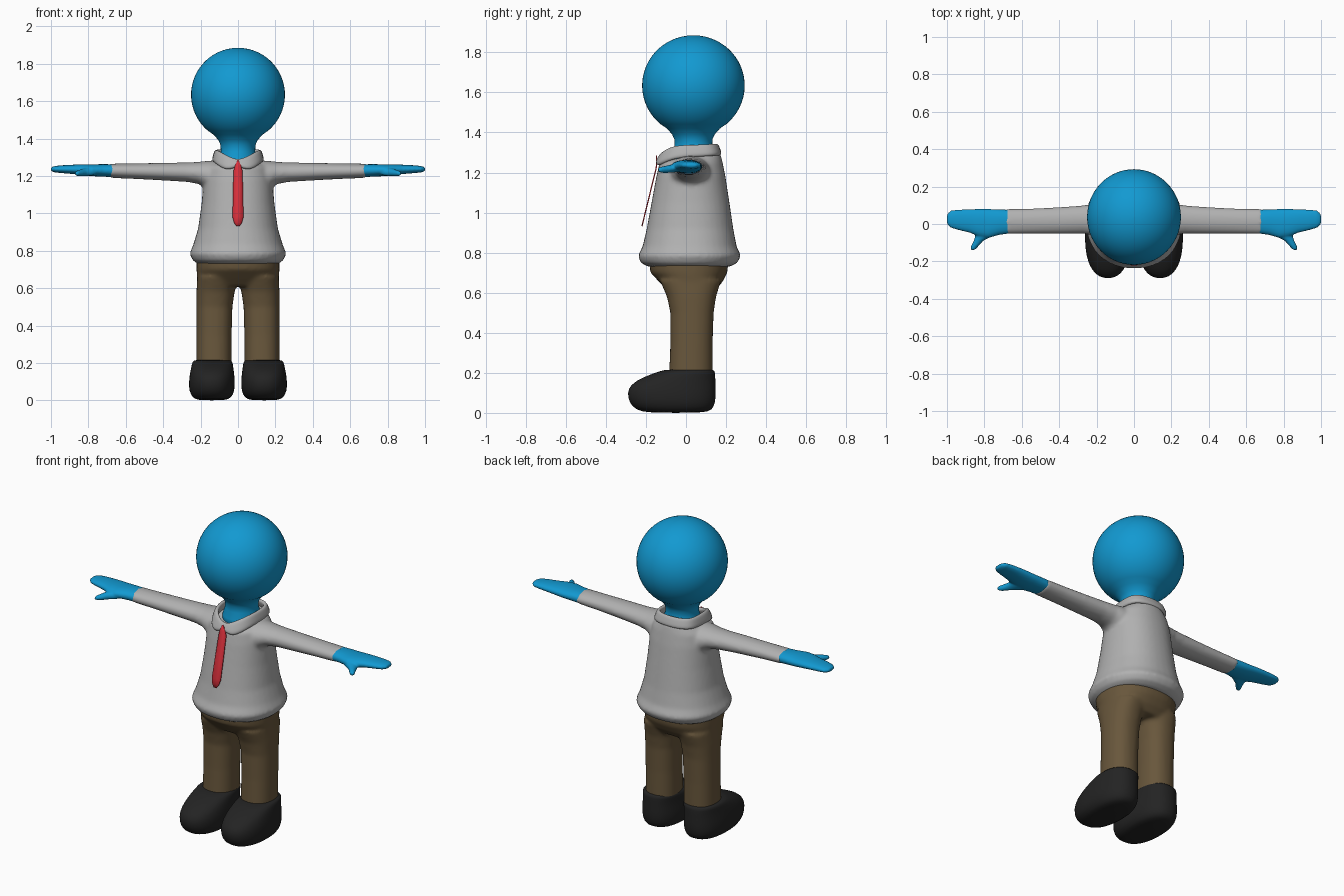
import bpy, bmesh, math
from mathutils import Vector

cube = bpy.data.objects.get("Cube")
if cube:
    bpy.data.objects.remove(cube, do_unlink=True)


def material(name, rgb):
    m = bpy.data.materials.new(name)
    m.use_nodes = True
    m.diffuse_color = (*rgb, 1)
    bsdf = next(n for n in m.node_tree.nodes if n.type == 'BSDF_PRINCIPLED')
    bsdf.inputs["Base Color"].default_value = (*rgb, 1)
    return m


BLUE = material("blue skin", (0.006, 0.32, 0.64))
GREY = material("grey shirt", (0.44, 0.44, 0.44))
BROWN = material("brown trousers", (0.14, 0.095, 0.045))
BLACK = material("black shoes", (0.017, 0.017, 0.017))
RED = material("red tie", (0.7, 0.03, 0.045))


def loft(bm, rings, axis='z', side=1, n=40, power=2.0, tilt=0.0):
    """Closed tube through rings (position, low_u, high_u, low_v, high_v) along an axis."""
    loops = []
    for t, u0, u1, v0, v1 in rings:
        loop = []
        for i in range(n):
            a = math.tau * i / n
            c, s = math.cos(a), math.sin(a)
            du = math.copysign(abs(c) ** (2 / power), c) * (u1 - u0) / 2
            dv = math.copysign(abs(s) ** (2 / power), s) * (v1 - v0) / 2
            u, v = (u0 + u1) / 2 + du, (v0 + v1) / 2 + dv
            p = {'z': (u, v, t), 'x': (t, u, v), 'y': (u, t, v)}[axis]
            loop.append(bm.verts.new((p[0] * side, p[1], p[2])))
        loops.append(loop)
    if tilt:
        for v in loops[-1]:
            v.co.z += tilt * v.co.y
    for a, b in zip(loops, loops[1:]):
        for i in range(n):
            j = (i + 1) % n
            bm.faces.new((a[i], a[j], b[j], b[i]))
    bm.faces.new(loops[0])
    bm.faces.new(loops[-1])


def finish(bm, name, mat, voxel=0, smooth=0, subdiv=0):
    bmesh.ops.recalc_face_normals(bm, faces=bm.faces)
    me = bpy.data.meshes.new(name)
    for f in bm.faces:
        f.smooth = True
    bm.to_mesh(me)
    bm.free()
    me.materials.append(mat)
    ob = bpy.data.objects.new(name, me)
    bpy.context.collection.objects.link(ob)
    if voxel:
        r = ob.modifiers.new("blend", 'REMESH')
        r.mode = 'VOXEL'
        r.voxel_size = voxel
        r.use_smooth_shade = True
    if smooth:
        s = ob.modifiers.new("soften", 'SMOOTH')
        s.iterations = smooth
    if subdiv:
        s = ob.modifiers.new("round", 'SUBSURF')
        s.levels = s.render_levels = subdiv
    return ob


# Head and neck: a ball running down into a flared neck
bm = bmesh.new()
rings = [(z, -r, r, 0.037 - r * 1.02, 0.037 + r * 1.02)
         for z, r in ((1.24, 0.11), (1.29, 0.105), (1.33, 0.092), (1.365, 0.093),
                      (1.39, 0.104), (1.42, 0.13))]
for k in range(1, 25):
    a = math.radians(-56 + k * 145 / 24)
    r = 0.251 * math.cos(a)
    rings.append((1.634 + 0.251 * math.sin(a), -r, r, 0.037 - r * 1.02, 0.037 + r * 1.02))
loft(bm, rings, n=56)
finish(bm, "head", BLUE)

# Shirt: body with flared hem, and both sleeves blended into it
bm = bmesh.new()
body = [(0.73, 0.215, -0.19, 0.22), (0.75, 0.243, -0.227, 0.257), (0.785, 0.259, -0.24, 0.275),
        (0.83, 0.24, -0.217, 0.253), (0.92, 0.213, -0.196, 0.236), (1.05, 0.195, -0.172, 0.217),
        (1.18, 0.184, -0.148, 0.197), (1.25, 0.168, -0.132, 0.183), (1.275, 0.13, -0.115, 0.17)]
loft(bm, [(z, -w, w, f, b) for z, w, f, b in body], power=2.2, tilt=0.15)
sleeve = [(0.1, -0.09, 0.13, 1.10, 1.285), (0.17, -0.075, 0.12, 1.13, 1.28),
          (0.21, -0.06, 0.108, 1.157, 1.275), (0.27, -0.052, 0.1, 1.168, 1.272),
          (0.4, -0.053, 0.09, 1.176, 1.27), (0.55, -0.053, 0.083, 1.184, 1.267),
          (0.69, -0.055, 0.08, 1.19, 1.265)]
for side in (1, -1):
    loft(bm, sleeve, 'x', side)
finish(bm, "shirt", GREY, voxel=0.011, smooth=5)

# Mitten hands with a thumb
palm = [(0.66, -0.05, 0.076, 1.194, 1.262), (0.72, -0.058, 0.078, 1.196, 1.263),
        (0.78, -0.075, 0.08, 1.199, 1.262), (0.83, -0.066, 0.08, 1.204, 1.262),
        (0.88, -0.046, 0.079, 1.21, 1.26), (0.94, -0.032, 0.077, 1.215, 1.257),
        (0.98, -0.02, 0.072, 1.219, 1.253), (1.0, 0.0, 0.052, 1.226, 1.246)]
thumb = [(-0.02, 0.72, 0.84, 1.205, 1.25), (-0.065, 0.76, 0.85, 1.2, 1.242),
         (-0.09, 0.806, 0.858, 1.198, 1.236), (-0.12, 0.833, 0.872, 1.198, 1.23),
         (-0.138, 0.85, 0.874, 1.203, 1.224)]
# Shoes: heel upright, toe bulging forward
shoe = [(0.0, 0.065, 0.215, -0.19, 0.09), (0.014, 0.035, 0.243, -0.25, 0.132),
        (0.05, 0.018, 0.262, -0.285, 0.147), (0.10, 0.016, 0.263, -0.294, 0.15),
        (0.14, 0.02, 0.258, -0.28, 0.148), (0.18, 0.025, 0.25, -0.215, 0.147),
        (0.21, 0.03, 0.243, -0.125, 0.145), (0.217, 0.04, 0.233, -0.1, 0.135)]
for side, label in ((1, "left"), (-1, "right")):
    bm = bmesh.new()
    loft(bm, palm, 'x', side, power=2.2)
    loft(bm, thumb, 'y', side)
    finish(bm, label + "_hand", BLUE, voxel=0.006, smooth=4)
    bm = bmesh.new()
    loft(bm, shoe, 'z', side, n=32, power=2.3)
    finish(bm, label + "_shoe", BLACK, subdiv=1)

# Trousers: hips blended into two legs
bm = bmesh.new()
hips = [(0.61, 0.2, -0.09, 0.145), (0.65, 0.218, -0.13, 0.18),
        (0.70, 0.222, -0.178, 0.207), (0.77, 0.222, -0.185, 0.212)]
loft(bm, [(z, -w, w, f, b) for z, w, f, b in hips], power=2.3)
leg = [(0.17, 0.034, 0.222, -0.085, 0.132), (0.35, 0.034, 0.222, -0.078, 0.133),
       (0.5, 0.03, 0.222, -0.078, 0.138), (0.58, 0.018, 0.222, -0.095, 0.15),
       (0.66, 0.005, 0.218, -0.13, 0.175)]
for side in (1, -1):
    loft(bm, leg, 'z', side, power=2.3)
finish(bm, "trousers", BROWN, voxel=0.011, smooth=6)

# Collar: folded band, pointed at the front, mirrored across x
half = [((0, -0.12, 1.283), (0, -0.137, 1.258)),
        ((0.045, -0.115, 1.303), (0.062, -0.153, 1.222)),
        ((0.108, -0.06, 1.338), (0.128, -0.075, 1.272)),
        ((0.115, 0.05, 1.338), (0.132, 0.055, 1.277)),
        ((0.108, 0.135, 1.343), (0.125, 0.155, 1.285)),
        ((0, 0.155, 1.343), (0, 0.178, 1.285))]
loop = half + [tuple((-x, y, z) for x, y, z in p) for p in half[-2:0:-1]]
bm = bmesh.new()
rows = [[bm.verts.new(Vector(a).lerp(Vector(b), t)) for t in (0, 0.5, 1)] for a, b in loop]
for i, a in enumerate(rows):
    b = rows[(i + 1) % len(rows)]
    for k in range(2):
        bm.faces.new((a[k], a[k + 1], b[k + 1], b[k]))
collar = finish(bm, "collar", GREY)
thick = collar.modifiers.new("thickness", 'SOLIDIFY')
thick.thickness = 0.026
thick.offset = 0
sub = collar.modifiers.new("round", 'SUBSURF')
sub.levels = sub.render_levels = 2

# Tie: thin leaning strip with a pointed knot and rounded tip
outline = [(1.285, 0.003), (1.25, 0.018), (1.225, 0.024), (1.1, 0.027), (0.98, 0.029),
           (0.95, 0.021), (0.932, 0.008)]
bm = bmesh.new()
lean = lambda z: -0.147 - max(0, 1.23 - z) * 0.245
pairs = [[bm.verts.new((s * w, lean(z), z)) for s in (-1, 1)] for z, w in outline]
for a, b in zip(pairs, pairs[1:]):
    bm.faces.new((a[0], b[0], b[1], a[1]))
tie = finish(bm, "tie", RED)
thick = tie.modifiers.new("thickness", 'SOLIDIFY')
thick.thickness = 0.006
thick.offset = 0
